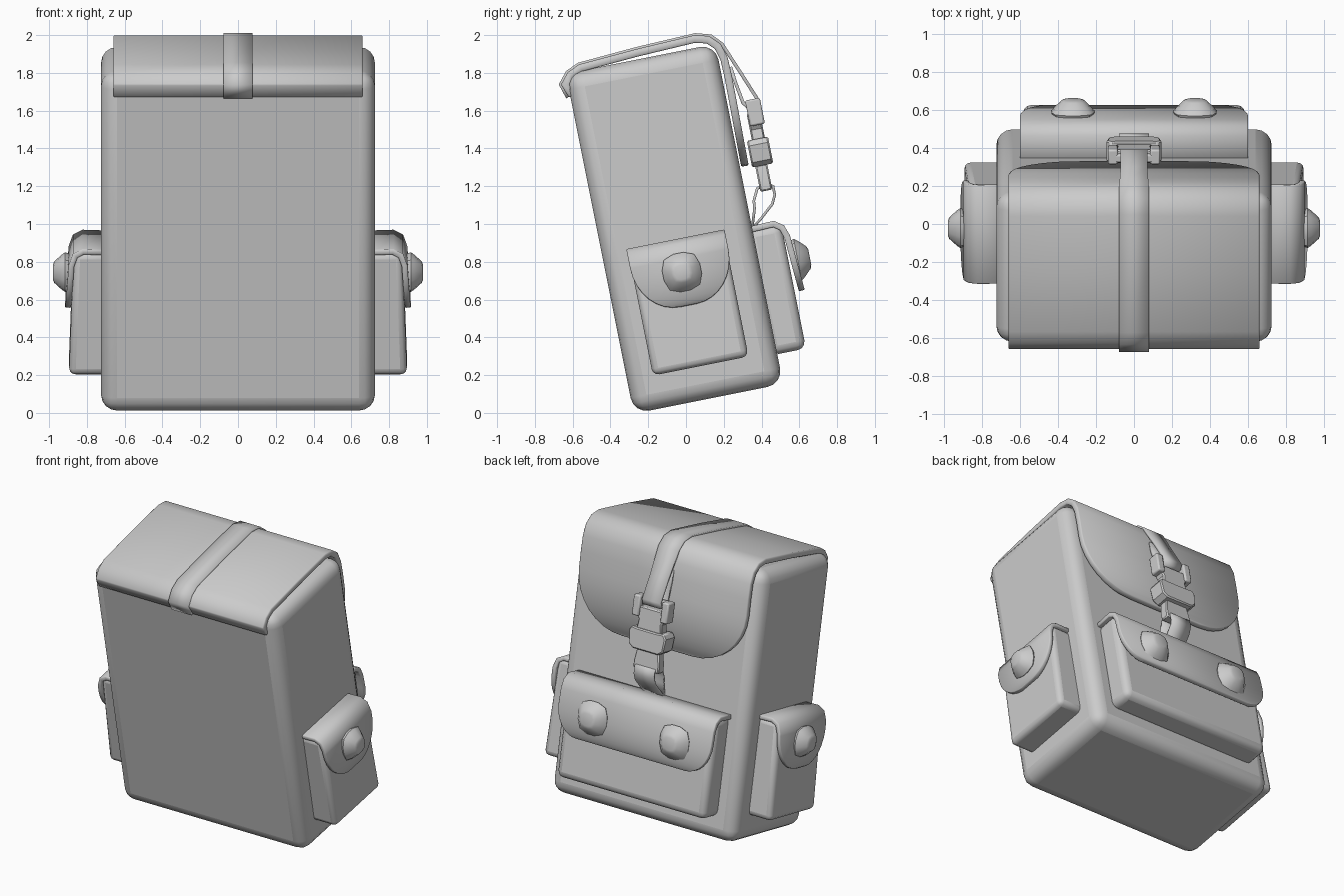
import bpy, bmesh, math
from mathutils import Matrix, Vector

if "Cube" in bpy.data.objects:
    bpy.data.objects.remove(bpy.data.objects["Cube"])

TILT = Matrix.Rotation(math.radians(11.3), 4, 'X')
BACK = Matrix.Identity(4)                       # across = x, outward = y, up = z


def side(s):
    # across = y, outward = +/- x
    return Matrix(((0, s, 0, 0), (1, 0, 0, 0.125), (0, 0, 1, 0), (0, 0, 0, 1)))


grey = bpy.data.materials.new("grey_canvas")
grey.diffuse_color = (0.6, 0.6, 0.6, 1)
grey.use_nodes = True
grey.node_tree.nodes["Principled BSDF"].inputs["Base Color"].default_value = grey.diffuse_color


def finish(name, bm, frame=BACK, bevel=0, segs=2, thick=0, angle=35):
    bm.transform(TILT @ frame)
    bmesh.ops.recalc_face_normals(bm, faces=bm.faces)
    me = bpy.data.meshes.new(name)
    bm.to_mesh(me)
    bm.free()
    ob = bpy.data.objects.new(name, me)
    bpy.context.collection.objects.link(ob)
    me.materials.append(grey)
    if thick:
        m = ob.modifiers.new("thickness", 'SOLIDIFY')
        m.thickness, m.offset = thick, 0
        m.use_even_offset = True
    if bevel:
        m = ob.modifiers.new("rounding", 'BEVEL')
        m.width, m.segments, m.limit_method = bevel, segs, 'ANGLE'
        m.angle_limit = math.radians(50)
    bpy.context.view_layer.objects.active = ob
    ob.select_set(True)
    bpy.ops.object.shade_smooth_by_angle(angle=math.radians(angle))
    ob.select_set(False)
    return ob


def box(name, lo, hi, frame=BACK, bevel=0.01, segs=2, taper=0, angle=35):
    bm = bmesh.new()
    bmesh.ops.create_cube(bm, size=1)
    for v in bm.verts:
        v.co = Vector([l + (c + 0.5) * (h - l) for l, h, c in zip(lo, hi, v.co)])
        if v.co.z > (lo[2] + hi[2]) / 2 and v.co.y > (lo[1] + hi[1]) / 2:
            v.co.y -= taper
    return finish(name, bm, frame, bevel, segs, angle=angle)


def sheet(name, rows, thick, frame=BACK, bevel=0):
    # rows of (half width, outward, up) joined into a band
    bm = bmesh.new()
    pairs = [[bm.verts.new((s * w, o, z)) for s in (-1, 1)] for w, o, z in rows]
    for a, b in zip(pairs, pairs[1:]):
        bm.faces.new((a[0], a[1], b[1], b[0]))
    return finish(name, bm, frame, bevel, 1, thick)


def flap(name, path, hw, rx, rz, thick, frame=BACK):
    # band along a profile whose last stretch ends in rounded corners
    rows = [(hw, o, z) for o, z in path[:-1]]
    (o0, z0), (o1, z1) = path[-2:]
    for i in range(9):
        t = math.pi / 2 * i / 8
        z = z1 + rz * (1 - math.sin(t))
        o = o1 + (o0 - o1) * (z - z1) / (z0 - z1)
        rows.append((hw - rx * (1 - math.cos(t)), o, z))
    return sheet(name, rows, thick, frame, 0.006)


def knob(name, across, out, up, frame, size=1.0):
    # squarish button built from stacked rings
    bm = bmesh.new()
    rings = []
    for r, h in ((0.095, -0.02), (0.108, 0.012), (0.095, 0.03), (0.058, 0.07), (0.04, 0.077)):
        ring = []
        for k in range(12):
            t = 2 * math.pi * (k + 0.5) / 12
            c, s = math.cos(t), math.sin(t)
            f = r * size / (abs(c) ** 3 + abs(s) ** 3) ** (1 / 3)
            ring.append(bm.verts.new((across + f * c, out + h, up + f * s)))
        rings.append(ring)
    for a, b in zip(rings, rings[1:]):
        for k in range(12):
            n = (k + 1) % 12
            bm.faces.new((a[k], a[n], b[n], b[k]))
    bm.faces.new(rings[0])
    bm.faces.new(rings[-1])
    return finish(name, bm, frame, angle=40)


def plate(name, half, o0, o1, bevel=0.008):
    # mirrored half outline (x, up) given depth
    bm = bmesh.new()
    outline = half + [(-x, z) for x, z in reversed(half)]
    face = bm.faces.new([bm.verts.new((x, o0, z)) for x, z in outline])
    ext = bmesh.ops.extrude_face_region(bm, geom=[face])['geom']
    bmesh.ops.translate(bm, vec=(0, o1 - o0, 0),
                        verts=[v for v in ext if isinstance(v, bmesh.types.BMVert)])
    return finish(name, bm, BACK, bevel, 1)


# Main bag
box("bag_body", (-0.725, -0.272, 0.05), (0.725, 0.535, 1.885), bevel=0.085, segs=4, angle=60)

# Lid folded over the top and down the back
flap("lid", [(-0.262, 1.765), (-0.286, 1.83), (-0.25, 1.873), (-0.19, 1.9), (0.12, 1.92),
             (0.43, 1.932), (0.5, 1.915), (0.545, 1.87), (0.565, 1.8), (0.568, 1.7),
             (0.562, 1.22)], 0.66, 0.38, 0.36, 0.04)

# Closing strap, looped round the top bar of the buckle
sheet("lid_strap", [(0.078, o, z) for o, z in (
    (-0.287, 1.76), (-0.31, 1.835), (-0.262, 1.892), (-0.195, 1.921), (0.12, 1.942),
    (0.44, 1.953), (0.52, 1.93), (0.57, 1.876))] + [(0.07, o, z) for o, z in (
        (0.64, 1.7), (0.7, 1.545), (0.69, 1.515), (0.65, 1.51), (0.618, 1.55),
        (0.6, 1.66), (0.59, 1.75))], 0.018)

# Buckle: open frame, prongs, socket and lower adjuster
for s, n in ((-1, "left"), (1, "right")):
    x0, x1 = sorted((s * 0.085, s * 0.138))
    box("buckle_post_" + n, (x0, 0.63, 1.42), (x1, 0.71, 1.56))
box("buckle_top_bar", (-0.13, 0.64, 1.525), (0.13, 0.685, 1.56))
plate("buckle_prongs", [(0.1, 1.49), (0.12, 1.45), (0.09, 1.40), (0.1, 1.33)], 0.625, 0.695)
plate("buckle_socket", [(0.08, 1.345), (0.125, 1.35), (0.145, 1.32), (0.135, 1.23),
                        (0.1, 1.205)], 0.598, 0.712)
plate("buckle_adjuster", [(0.085, 1.21), (0.1, 1.12), (0.1, 1.07)], 0.615, 0.68)

# Lower strap loop sewn to the bag
sheet("lower_strap", [(0.078, o, z) for o, z in (
    (0.535, 0.89), (0.568, 0.99), (0.572, 1.03), (0.602, 1.09), (0.65, 1.11),
    (0.687, 1.085), (0.687, 1.04), (0.665, 0.995), (0.59, 0.93), (0.55, 0.9))], 0.014)

# Back pocket with wide flap and two knobs
box("back_pocket", (-0.585, 0.5, 0.21), (0.585, 0.69, 0.885), bevel=0.045, segs=3, angle=60)
flap("back_pocket_flap", [(0.52, 0.885), (0.65, 0.89), (0.69, 0.862), (0.708, 0.81),
                          (0.728, 0.515)], 0.6, 0.17, 0.2, 0.032)
for s, n in ((-1, "left"), (1, "right")):
    knob("back_knob_" + n, s * 0.322, 0.727, 0.68, BACK, 1.05)

# Side pockets with rounded flaps and one knob each
for s, n in ((-1, "left"), (1, "right")):
    f = side(s)
    box("side_pocket_" + n, (-0.258, 0.69, 0.228), (0.258, 0.895, 0.89), f,
        bevel=0.035, segs=3, taper=0.025, angle=60)
    flap("side_pocket_flap_" + n, [(0.7, 0.893), (0.82, 0.897), (0.862, 0.875), (0.882, 0.82),
                                   (0.9, 0.556)], 0.265, 0.22, 0.25, 0.03, f)
    knob("side_knob_" + n, 0, 0.903, 0.735, f, 0.95)
